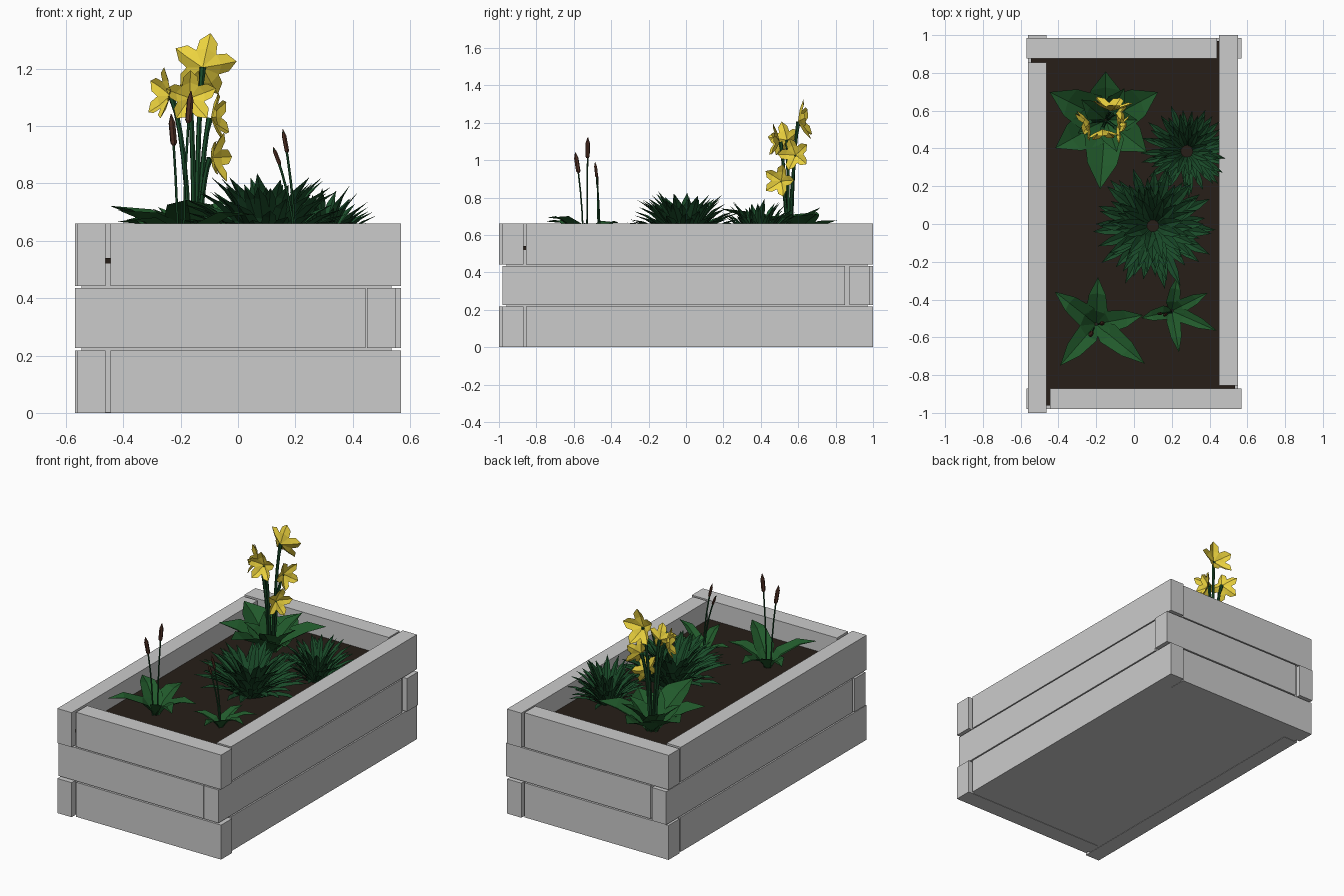
import bpy, bmesh, random
from math import sin, cos, pi, radians, atan2, hypot
from mathutils import Vector

if "Cube" in bpy.data.objects:
    bpy.data.objects.remove(bpy.data.objects["Cube"])

random.seed(4)
SOIL = 0.54


def material(name, rgb):
    m = bpy.data.materials.new(name)
    m.diffuse_color = (*rgb, 1)
    m.use_nodes = True
    m.node_tree.nodes["Principled BSDF"].inputs["Base Color"].default_value = m.diffuse_color
    return m


LEAF = material("leaf_green", (0.015, 0.10, 0.024))
DARK = material("dark_green", (0.010, 0.07, 0.022))
SOIL_MAT = material("soil_brown", (0.020, 0.013, 0.009))
YELLOW = material("petal_yellow", (0.85, 0.66, 0.05))
BROWN = material("seed_brown", (0.08, 0.03, 0.018))


def finish(name, bm, mat=None):
    me = bpy.data.meshes.new(name)
    bm.to_mesh(me)
    bm.free()
    ob = bpy.data.objects.new(name, me)
    bpy.context.collection.objects.link(ob)
    if mat:
        me.materials.append(mat)
    return ob


def box(name, x0, x1, y0, y1, z0, z1, mat=None):
    bm = bmesh.new()
    bmesh.ops.create_cube(bm, size=1)
    for v in bm.verts:
        v.co = ((x0 + x1) / 2 + v.co.x * (x1 - x0),
                (y0 + y1) / 2 + v.co.y * (y1 - y0),
                (z0 + z1) / 2 + v.co.z * (z1 - z0))
    return finish(name, bm, mat)


def leaf(bm, base, az, el, length, width, bend=0.3, fold=0.2,
         shape=((0, 0.3), (0.35, 1), (0.7, 0.75), (1, 0))):
    """Folded blade that arches from the base outwards."""
    out, side, up = Vector((cos(az), sin(az), 0)), Vector((-sin(az), cos(az), 0)), Vector((0, 0, 1))
    p, last, prev = Vector(base), 0, None
    for t, w in shape:
        a = el + bend * (1 - t - last)
        p = p + (out * cos(a) + up * sin(a)) * length * (t - last)
        last = t
        mid = bm.verts.new(p)
        if w:
            h = width * w / 2
            lift = (up * cos(a) - out * sin(a)) * h * fold * 2
            row = (bm.verts.new(p + side * h + lift), mid, bm.verts.new(p - side * h + lift))
        else:
            row = (mid,)
        if prev and w:
            for i in (0, 1):
                bm.faces.new((prev[i], prev[i + 1], row[i + 1], row[i]))
        elif prev:
            for i in (0, 1):
                bm.faces.new((prev[i], prev[i + 1], mid))
        prev = row


def tube(bm, pts, radii, sides=6):
    rings = []
    for i, p in enumerate(pts):
        d = (pts[min(i + 1, len(pts) - 1)] - pts[max(i - 1, 0)]).normalized()
        u = d.cross(Vector((0.3, 1, 0))).normalized()
        v = d.cross(u)
        rings.append([bm.verts.new(p + (u * cos(2 * pi * k / sides) + v * sin(2 * pi * k / sides)) * radii[i])
                      for k in range(sides)])
    for a, b in zip(rings, rings[1:]):
        for k in range(sides):
            bm.faces.new((a[k], a[(k + 1) % sides], b[(k + 1) % sides], b[k]))
    bm.faces.new(rings[0][::-1])
    bm.faces.new(rings[-1])


def arc(a, b, c, n=7):
    return [a * (1 - t) ** 2 + b * 2 * t * (1 - t) + c * t * t for t in (i / (n - 1) for i in range(n))]


# Planks: three courses, corner laps alternate in direction
for course, (z0, z1, s) in enumerate(((0, 0.218, 1), (0.226, 0.435, -1), (0.442, 0.66, 1))):
    n = ("bottom", "middle", "top")[course]
    fx = sorted((-0.445 * s, 0.568 * s))
    bx = sorted((0.44 * s, -0.568 * s))
    box(n + "_front_plank", *fx, -0.98, -0.87, z0, z1)
    box(n + "_back_plank", *bx, 0.875, 0.985, z0, z1)
    ly = (-1, 0.855) if s > 0 else (-0.86, 1)
    ry = (-0.855, 1) if s > 0 else (-0.98, 0.85)
    box(n + "_left_plank", -0.562, -0.462, *ly, z0, z1)
    box(n + "_right_plank", 0.45, 0.55, *ry, z0, z1)

# Inner tray and soil
box("inner_tray", -0.545, 0.535, -0.96, 0.97, 0.002, SOIL - 0.02)
box("soil", -0.545, 0.535, -0.96, 0.97, SOIL - 0.02, SOIL, SOIL_MAT)


# Broad leaves given by the plan position of their tips
def leaves_to_tips(name, centre, tips, el, width, bend, mat):
    bm = bmesh.new()
    for x, y in tips:
        dx, dy = x - centre[0], y - centre[1]
        leaf(bm, (*centre, SOIL - 0.01), atan2(dy, dx), el, hypot(dx, dy) / cos(el), width, bend)
    finish(name, bm, mat)


FLOWER_C = (-0.15, 0.55)
leaves_to_tips("flower_outer_leaves", FLOWER_C,
               ((-0.45, 0.70), (-0.15, 0.81), (0.13, 0.70), (-0.42, 0.40), (-0.18, 0.18), (0.07, 0.38)),
               radians(30), 0.21, 0.25, LEAF)
leaves_to_tips("flower_inner_leaves", FLOWER_C,
               ((-0.28, 0.66), (-0.05, 0.72), (0.02, 0.55), (-0.09, 0.38), (-0.30, 0.48)),
               radians(48), 0.13, 0.25, LEAF)
leaves_to_tips("large_reed_leaves", (-0.2, -0.53),
               ((-0.43, -0.35), (-0.19, -0.27), (0.06, -0.48), (0.07, -0.75), (-0.40, -0.76)),
               radians(26), 0.12, 0.55, LEAF)
leaves_to_tips("small_reed_leaves", (0.2, -0.46),
               ((0.23, -0.27), (0.40, -0.36), (0.45, -0.57), (0.24, -0.69), (0.03, -0.50)),
               radians(26), 0.075, 0.55, LEAF)


# Spiky rosettes
def rosette(name, x, y, count, l0, l1, width, el0, el1):
    bm = bmesh.new()
    for i in range(count):
        t = i / (count - 1)
        az = i * 2.39996 + random.uniform(-0.12, 0.12)
        el = radians(el0 + (el1 - el0) * t) + random.uniform(-0.06, 0.06)
        r = 0.03
        leaf(bm, (x + r * cos(az), y + r * sin(az), SOIL - 0.01), az, el,
             (l0 + (l1 - l0) * t) * random.uniform(0.9, 1.06), width, 0.3, 0.2,
             ((0, 0.35), (0.5, 1), (0.78, 0.75), (1, 0)))
    finish(name, bm, DARK)


rosette("large_spiky_plant", 0.10, -0.01, 84, 0.33, 0.33, 0.06, 18, 66)
rosette("small_spiky_plant", 0.28, 0.385, 64, 0.23, 0.27, 0.04, 16, 70)

# Yellow flowers: position, facing direction, radius, twist
flowers = (((-0.12, 0.63, 1.21), (0.10, 1, 0.20), 0.108, 0.1),
           ((-0.26, 0.53, 1.11), (-1, -0.45, 0.15), 0.09, 0.5),
           ((-0.165, 0.475, 1.10), (0.10, -1, 0.10), 0.088, 0.3),
           ((-0.07, 0.58, 1.03), (1, -0.25, 0.10), 0.085, 0.0),
           ((-0.07, 0.50, 0.89), (1, -0.40, 0.05), 0.085, 0.6))
stems, petals = bmesh.new(), bmesh.new()
for pos, facing, r, twist in flowers:
    c, n = Vector(pos), Vector(facing).normalized()
    u = n.cross(Vector((0, 0, 1))).normalized()
    v = u.cross(n)
    start = Vector((*FLOWER_C, SOIL - 0.01))
    start.xy += (c.xy - start.xy) * 0.15
    end = c - n * 0.03
    ctrl = Vector((start.x + (end.x - start.x) * 0.2, start.y + (end.y - start.y) * 0.2,
                   SOIL + (end.z - SOIL) * 0.75))
    tube(stems, arc(start, ctrl, end), [0.009] * 6 + [0.012])

    def pt(rad, ang, fwd):
        return petals.verts.new(c + (u * cos(ang) + v * sin(ang)) * rad * r + n * fwd * r)
    heart = pt(0, 0, -0.3)
    step = 2 * pi / 5
    valley = [pt(0.56, twist + (k - 0.5) * step, 0.0) for k in range(5)]
    for k in range(5):
        a = twist + k * step
        tip, mid = pt(1.06, a, 0.2), pt(0.6, a, -0.08)
        for sgn, val in ((-1, valley[k]), (1, valley[(k + 1) % 5])):
            shoulder = pt(0.83, a + sgn * 0.36, 0.16)
            petals.faces.new((heart, val, mid))
            petals.faces.new((mid, val, shoulder, tip))
finish("flower_stems", stems, DARK)
finish("flower_petals", petals, YELLOW)

# Reed stalks with brown seed heads: foot, top of head, head length
reeds = (((-0.19, -0.53), (-0.165, -0.525, 1.11), 0.10, 0.012),
         ((-0.21, -0.55), (-0.232, -0.59, 1.03), 0.10, 0.012),
         ((0.20, -0.46), (0.158, -0.485, 0.98), 0.075, 0.008),
         ((0.20, -0.47), (0.125, -0.475, 0.92), 0.06, 0.007))
stalks, heads = bmesh.new(), bmesh.new()
for foot, top, hl, hr in reeds:
    a, c = Vector((*foot, SOIL - 0.01)), Vector(top)
    ctrl = Vector((foot[0], foot[1], (a.z + c.z) / 2))
    tube(stalks, arc(a, ctrl, c, 6), [0.0045] * 6, 5)
    d = (c - ctrl).normalized()
    tube(heads, [c - d * hl * f for f in (1, 0.9, 0.2, 0.05, -0.12)],
         [hr * 0.5, hr, hr, hr * 0.6, hr * 0.15])
finish("reed_stalks", stalks, DARK)
finish("reed_seed_heads", heads, BROWN)
